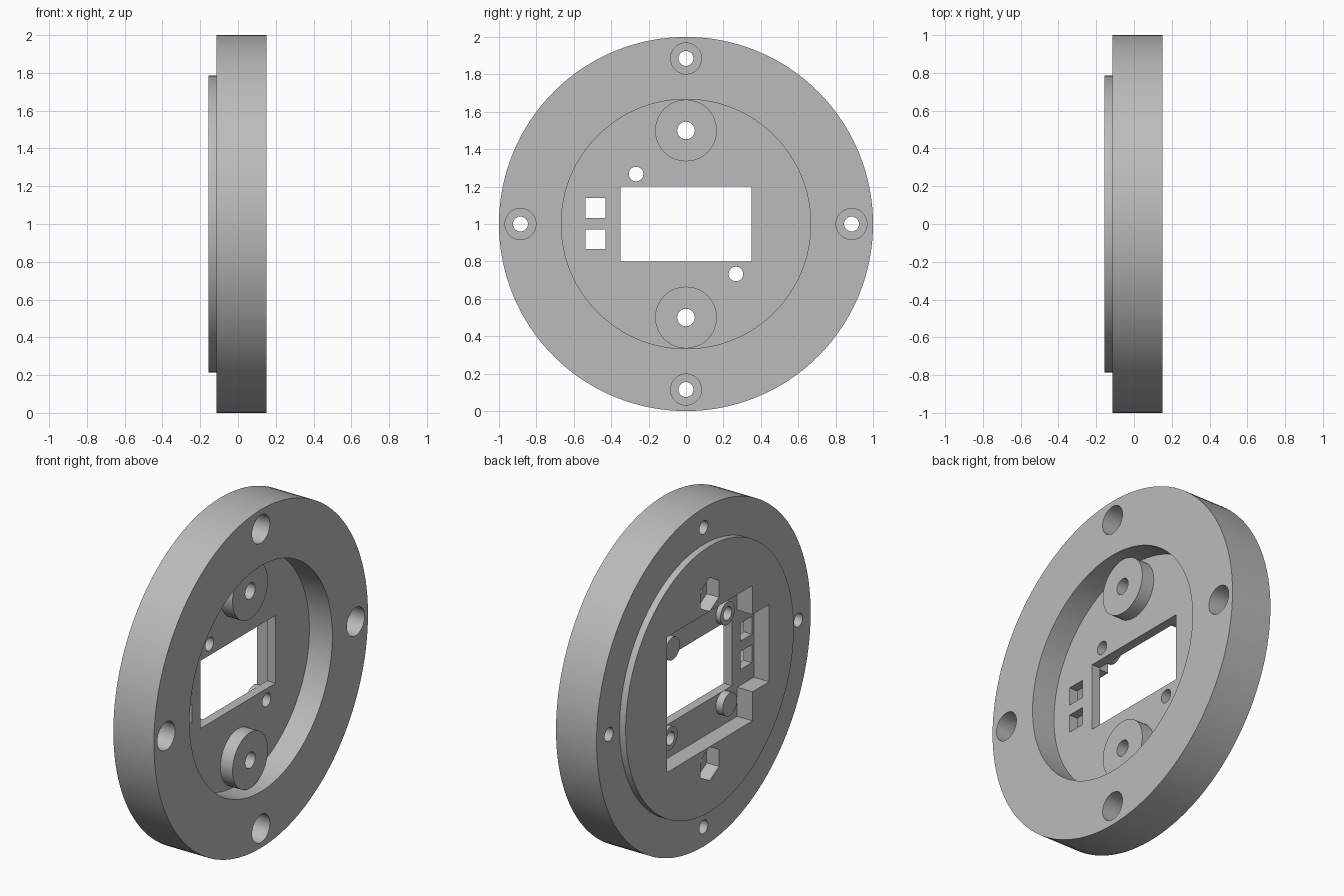
import bpy, math
from mathutils import Matrix

cube = bpy.data.objects.get("Cube")
if cube:
    bpy.data.objects.remove(cube, do_unlink=True)

grey = bpy.data.materials.new("plain grey")
grey.use_nodes = True
grey.diffuse_color = (0.5, 0.5, 0.5, 1)
grey.node_tree.nodes["Principled BSDF"].inputs["Base Color"].default_value = (0.5, 0.5, 0.5, 1)


def rod(name, r, x0, x1, y=0, z=1, sides=48):
    """Cylinder lying along x."""
    bpy.ops.mesh.primitive_cylinder_add(vertices=sides, radius=r, depth=x1 - x0)
    ob = bpy.context.object
    ob.name = name
    # local x of the cylinder ends up along z, local y along y
    ob.data.transform(Matrix.Translation(((x0 + x1) / 2, y, z)) @ Matrix.Rotation(math.pi / 2, 4, 'Y'))
    return ob


def block(name, x0, x1, y0, y1, z0, z1):
    bpy.ops.mesh.primitive_cube_add(size=1)
    ob = bpy.context.object
    ob.name = name
    ob.data.transform(Matrix.Translation(((x0 + x1) / 2, (y0 + y1) / 2, (z0 + z1) / 2))
                      @ Matrix.Diagonal((x1 - x0, y1 - y0, z1 - z0, 1)))
    return ob


def combine(target, tool, operation):
    """Boolean the tool into the target and discard the tool."""
    tool.hide_render = True
    mod = target.modifiers.new("bool", 'BOOLEAN')
    mod.operation = operation
    mod.solver = 'EXACT'
    mod.object = tool
    bpy.ops.object.select_all(action='DESELECT')
    bpy.context.view_layer.objects.active = target
    target.select_set(True)
    bpy.ops.object.modifier_apply(modifier=mod.name)
    bpy.data.objects.remove(tool, do_unlink=True)


def add(tool):
    combine(disc, tool, 'UNION')


def cut(tool):
    combine(disc, tool, 'DIFFERENCE')


BACK, RIM, FACE = -0.155, -0.115, 0.15
FLOOR, POCKET = 0.0, -0.055

# Main disc with raised back plate and round front recess
disc = rod("mounting_disc", 1, RIM, FACE, sides=128)
add(rod("back_plate", 0.785, BACK, 0.05 + RIM, sides=128))
cut(rod("recess", 0.667, FLOOR, 0.3, sides=128))

# Screw bosses with hexagonal nut pockets behind
for s in (-1, 1):
    z = 1 + 0.5 * s
    add(rod("boss", 0.165, -0.03, 0.08, z=z))
    cut(rod("boss_hole", 0.047, -0.3, 0.3, z=z, sides=32))
    nut = rod("nut_pocket", 0.1, -0.3, BACK + 0.08, z=0, sides=6)
    nut.data.transform(Matrix.Translation((0, 0, z)) @ Matrix.Rotation(math.pi / 2, 4, 'X'))
    cut(nut)

# Counterbored screw holes around the rim
for i in range(4):
    a = i * math.pi / 2
    y, z = 0.885 * math.cos(a), 1 + 0.885 * math.sin(a)
    cut(rod("counterbore", 0.083, FLOOR, 0.3, y, z))
    cut(rod("rim_hole", 0.04, -0.3, 0.3, y, z, 32))

# Stepped back pocket, display window and two small square openings
cut(block("pocket", -0.3, POCKET, -0.4, 0.4, 0.6, 1.4))
cut(block("side_pocket", -0.3, POCKET, -0.555, -0.35, 0.772, 1.228))
cut(block("window", -0.3, 0.3, -0.35, 0.35, 0.8, 1.2))
for z in (0.918, 1.086):
    cut(block("square_opening", -0.3, 0.3, -0.537, -0.43, z - 0.053, z + 0.053))

# Four standoffs in the pocket, two of them drilled through
for sy in (-1, 1):
    for sz in (-1, 1):
        y, z = 0.267 * sy, 1 + 0.267 * sz
        drilled = sy != sz
        add(rod("standoff", 0.067, -0.085 if drilled else -0.1, -0.03, y, z, 32))
        if drilled:
            cut(rod("standoff_hole", 0.039, -0.3, 0.3, y, z, 32))

disc.data.materials.clear()
disc.data.materials.append(grey)
for p in disc.data.polygons:
    p.material_index = 0
bpy.ops.object.select_all(action='DESELECT')
disc.select_set(True)
bpy.context.view_layer.objects.active = disc
bpy.ops.object.shade_smooth_by_angle(angle=math.radians(30))
